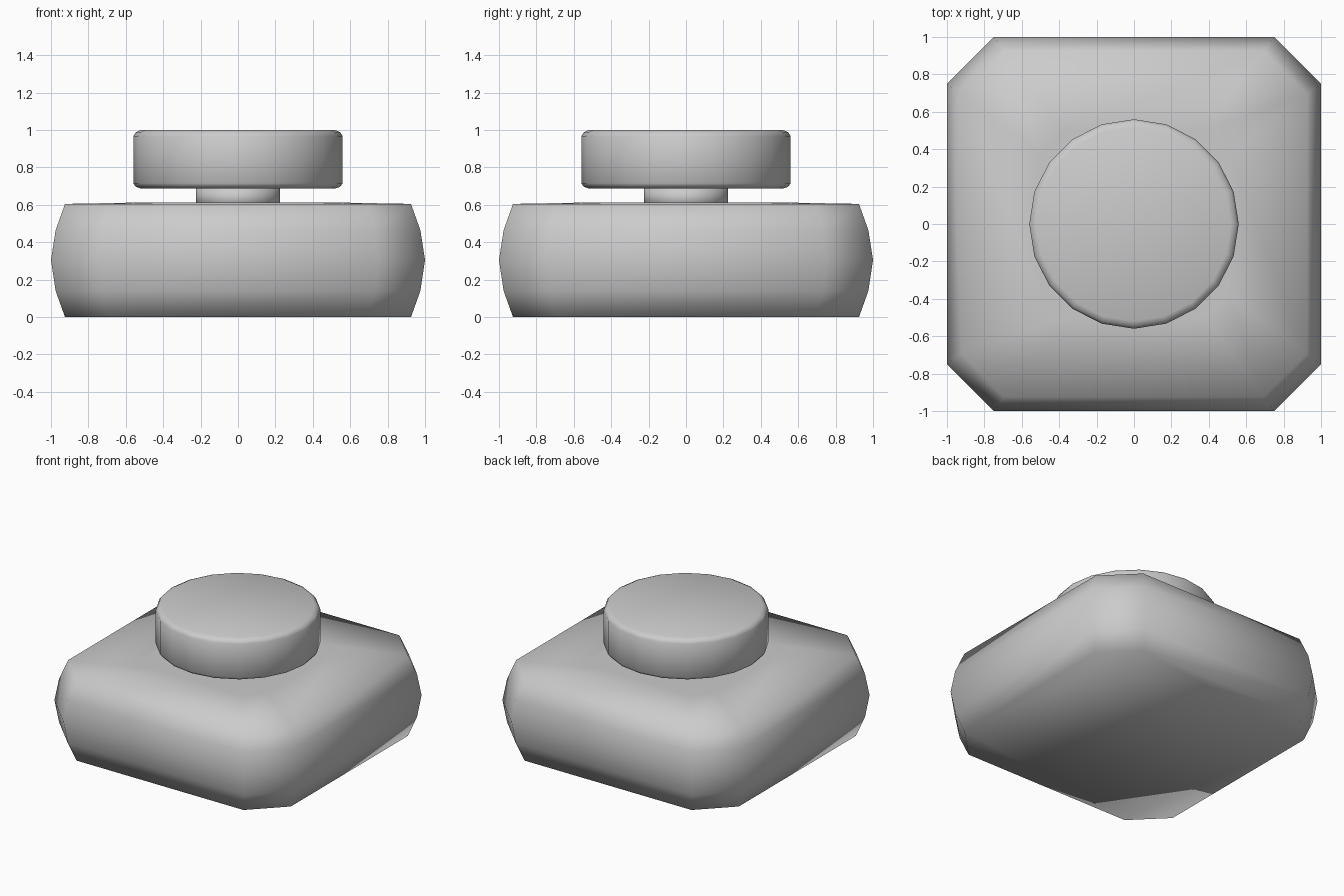
import bpy, bmesh, math

if "Cube" in bpy.data.objects:
    bpy.data.objects.remove(bpy.data.objects["Cube"])


def stack(name, outline, levels):
    """Loft an outline through (scale, z) levels and cap both ends."""
    bm = bmesh.new()
    rings = [[bm.verts.new((x * s, y * s, z)) for x, y in outline] for s, z in levels]
    n = len(outline)
    for a, b in zip(rings, rings[1:]):
        for i in range(n):
            j = (i + 1) % n
            bm.faces.new((a[i], a[j], b[j], b[i]))
    bm.faces.new(rings[0][::-1])
    bm.faces.new(rings[-1])
    for f in bm.faces:
        f.smooth = True
    mesh = bpy.data.meshes.new(name)
    bm.to_mesh(mesh)
    bm.free()
    ob = bpy.data.objects.new(name, mesh)
    bpy.context.collection.objects.link(ob)
    return ob


def circle(n):
    return [(math.cos(2 * math.pi * i / n), math.sin(2 * math.pi * i / n)) for i in range(n)]


# Square base with cut corners, bulging sides and a slightly domed top
c = 0.75
octagon = [(1, -c), (1, c), (c, 1), (-c, 1), (-1, c), (-1, -c), (-c, -1), (c, -1)]
stack("base", octagon, [(0.925, 0), (0.975, 0.14), (1, 0.305), (0.975, 0.465),
                        (0.925, 0.605), (0.5, 0.613)])

# Short neck under the button
stack("neck", circle(20), [(0.225, 0.58), (0.225, 0.70)])

# Round button with softened rims
stack("button", circle(20), [(0.52, 0.687), (0.547, 0.697), (0.56, 0.715),
                             (0.56, 0.967), (0.547, 0.987), (0.52, 1.0)])
